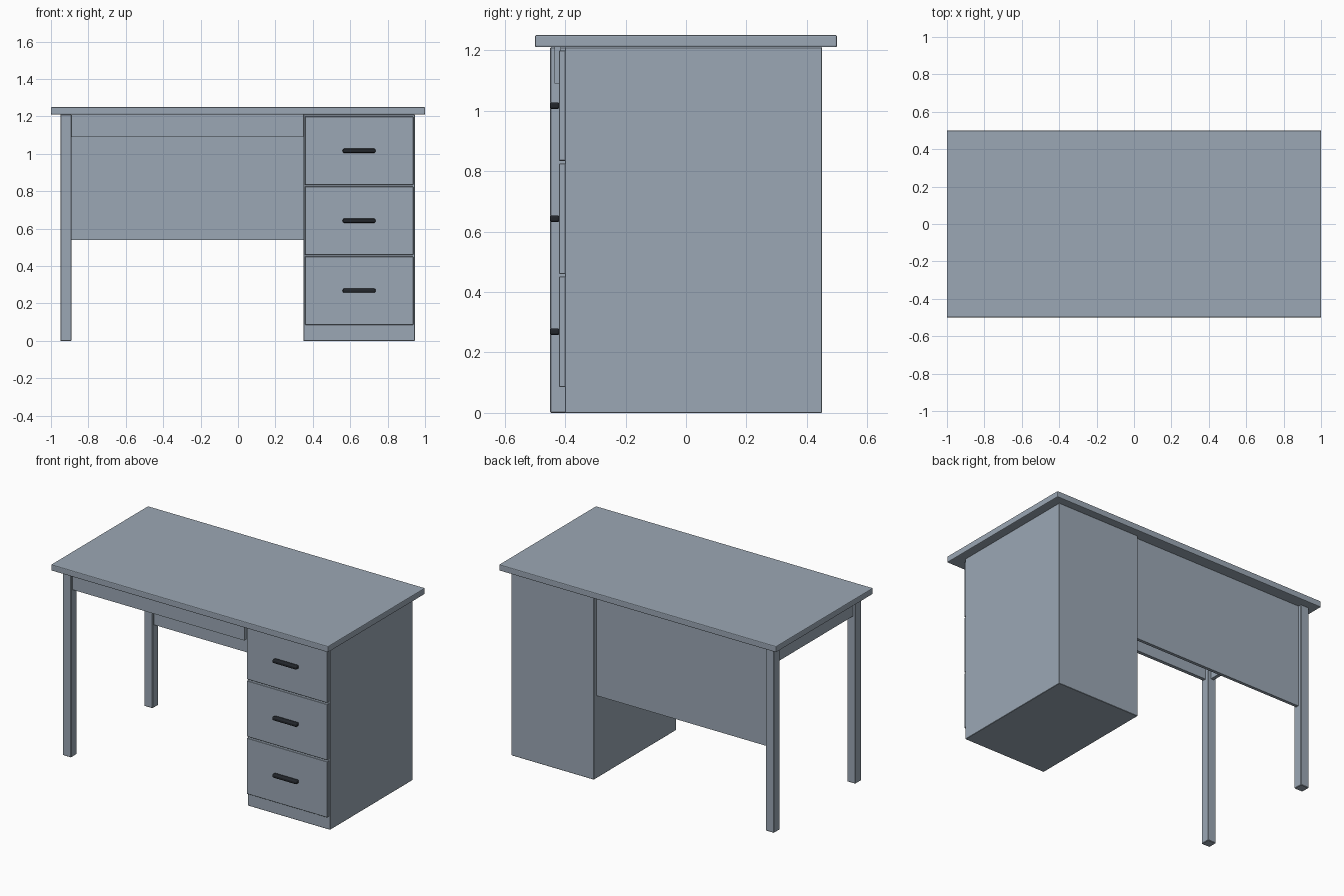
import bpy, bmesh
from mathutils import Vector

cube = bpy.data.objects.get("Cube")
if cube:
    bpy.data.objects.remove(cube, do_unlink=True)


def material(name, rgb, roughness):
    m = bpy.data.materials.new(name)
    m.use_nodes = True
    m.diffuse_color = (*rgb, 1)
    bsdf = m.node_tree.nodes["Principled BSDF"]
    bsdf.inputs["Base Color"].default_value = (*rgb, 1)
    bsdf.inputs["Roughness"].default_value = roughness
    return m


BODY = material("blue grey paint", (0.33, 0.39, 0.46), 0.6)
DARK = material("dark handle", (0.016, 0.019, 0.024), 0.4)


def box(name, x, y, z, mat=BODY, bevel=0.0, segments=1):
    """Box between (min, max) pairs, with optionally softened edges."""
    lo, hi = Vector((x[0], y[0], z[0])), Vector((x[1], y[1], z[1]))
    size = hi - lo
    bm = bmesh.new()
    bmesh.ops.create_cube(bm, size=1)
    bmesh.ops.scale(bm, vec=size, verts=bm.verts)
    mesh = bpy.data.meshes.new(name)
    bm.to_mesh(mesh)
    bm.free()
    mesh.materials.append(mat)
    ob = bpy.data.objects.new(name, mesh)
    ob.location = (lo + hi) / 2
    bpy.context.collection.objects.link(ob)
    if bevel:
        mod = ob.modifiers.new("soft edges", "BEVEL")
        mod.width = bevel
        mod.segments = segments
    return ob


TOP_Z = 1.21          # underside of the desk top
CAB_X = (0.35, 0.945)  # drawer cabinet width
LEG_X = (-0.95, -0.89)

# Desk top
box("desk_top", (-1, 1), (-0.5, 0.5), (TOP_Z, 1.25), bevel=0.005, segments=2)

# Two legs on the open side
for name, y in (("front_leg", (-0.45, -0.39)), ("back_leg", (0.39, 0.45))):
    box(name, LEG_X, y, (0, TOP_Z), bevel=0.003)

# Aprons and modesty panel
box("front_apron", (LEG_X[1], CAB_X[0]), (-0.435, -0.413), (1.09, TOP_Z))
box("side_apron", (-0.933, -0.911), (-0.39, 0.39), (1.09, TOP_Z))
box("modesty_panel", (LEG_X[1], CAB_X[0]), (0.405, 0.425), (0.54, TOP_Z))

# Drawer cabinet
box("cabinet", CAB_X, (-0.40, 0.45), (0, TOP_Z), bevel=0.002)

# Three drawer fronts, each with a rounded bar handle
for i, name in enumerate(("bottom", "middle", "top")):
    z0 = 0.086 + 0.374 * i
    zc = z0 + 0.1825
    box(name + "_drawer", (0.358, 0.937), (-0.42, -0.398), (z0, z0 + 0.365), bevel=0.002)
    handle = box(name + "_handle", (0.56, 0.735), (-0.45, -0.419),
                 (zc - 0.011, zc + 0.011), DARK, bevel=0.007, segments=3)
    bpy.ops.object.select_all(action="DESELECT")
    handle.select_set(True)
    bpy.context.view_layer.objects.active = handle
    bpy.ops.object.shade_smooth_by_angle()
